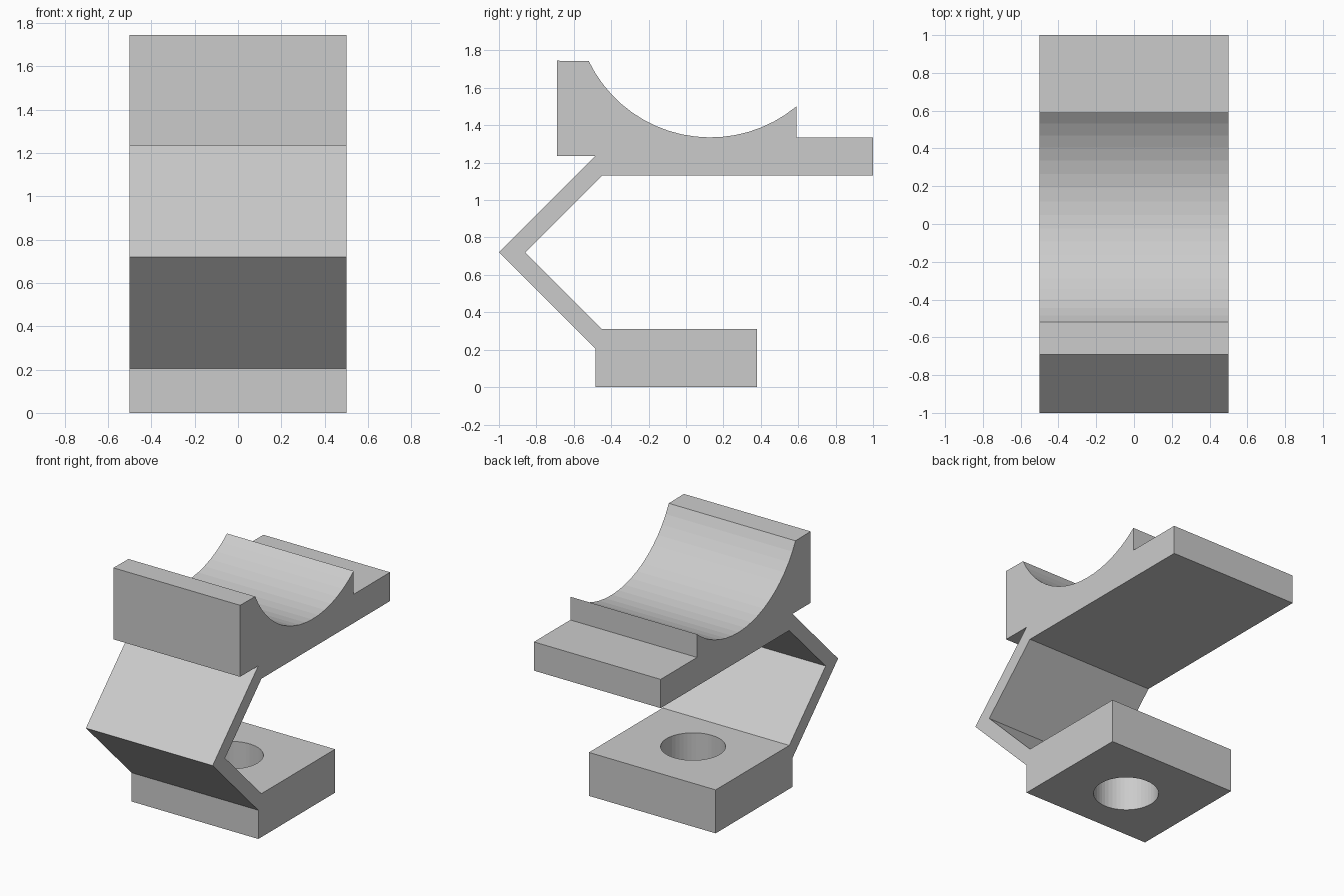
import bpy, bmesh
from math import sin, cos, radians

if "Cube" in bpy.data.objects:
    bpy.data.objects.remove(bpy.data.objects["Cube"])

HALF_WIDTH = 0.5

# Round cradle cut into the upper jaw: (y, z) points from back lip to front lip
ARC_Y, ARC_Z, ARC_R, STEPS = 0.13, 2.057, 0.722, 18
START, END = radians(39.6), radians(-64.2)
cradle = []
for i in range(STEPS + 1):
    a = START + (END - START) * i / STEPS
    cradle.append((ARC_Y + ARC_R * sin(a), ARC_Z - ARC_R * cos(a)))

# Side outline: foot, inner V arm, upper plate, cradle, front lip, outer V arm
outline = [(-0.485, 0), (0.38, 0), (0.38, 0.31), (-0.45, 0.31),
           (-0.86, 0.72), (-0.45, 1.13), (1, 1.13), (1, 1.335), (0.59, 1.335)]
outline += cradle
outline += [(-0.69, 1.745), (-0.69, 1.235), (-0.485, 1.235),
            (-1, 0.72), (-0.485, 0.205)]

# Extrude the outline across the width
bm = bmesh.new()
side = bm.faces.new([bm.verts.new((-HALF_WIDTH, y, z)) for y, z in outline])
ext = bmesh.ops.extrude_face_region(bm, geom=[side], use_keep_orig=True)
moved = [v for v in ext["geom"] if isinstance(v, bmesh.types.BMVert)]
bmesh.ops.translate(bm, verts=moved, vec=(2 * HALF_WIDTH, 0, 0))
bmesh.ops.recalc_face_normals(bm, faces=bm.faces)
mesh = bpy.data.meshes.new("clip_bracket")
bm.to_mesh(mesh)
bm.free()
bracket = bpy.data.objects.new("clip_bracket", mesh)
bpy.context.collection.objects.link(bracket)

# Bolt hole through the foot
bpy.ops.mesh.primitive_cylinder_add(vertices=48, radius=0.21, depth=0.6,
                                    location=(0, -0.08, 0.15))
cutter = bpy.context.object
cutter.name = "bolt_hole_cutter"
cutter.hide_render = True
cutter.display_type = 'WIRE'
hole = bracket.modifiers.new("bolt_hole", 'BOOLEAN')
hole.operation = 'DIFFERENCE'
hole.solver = 'EXACT'
hole.object = cutter
